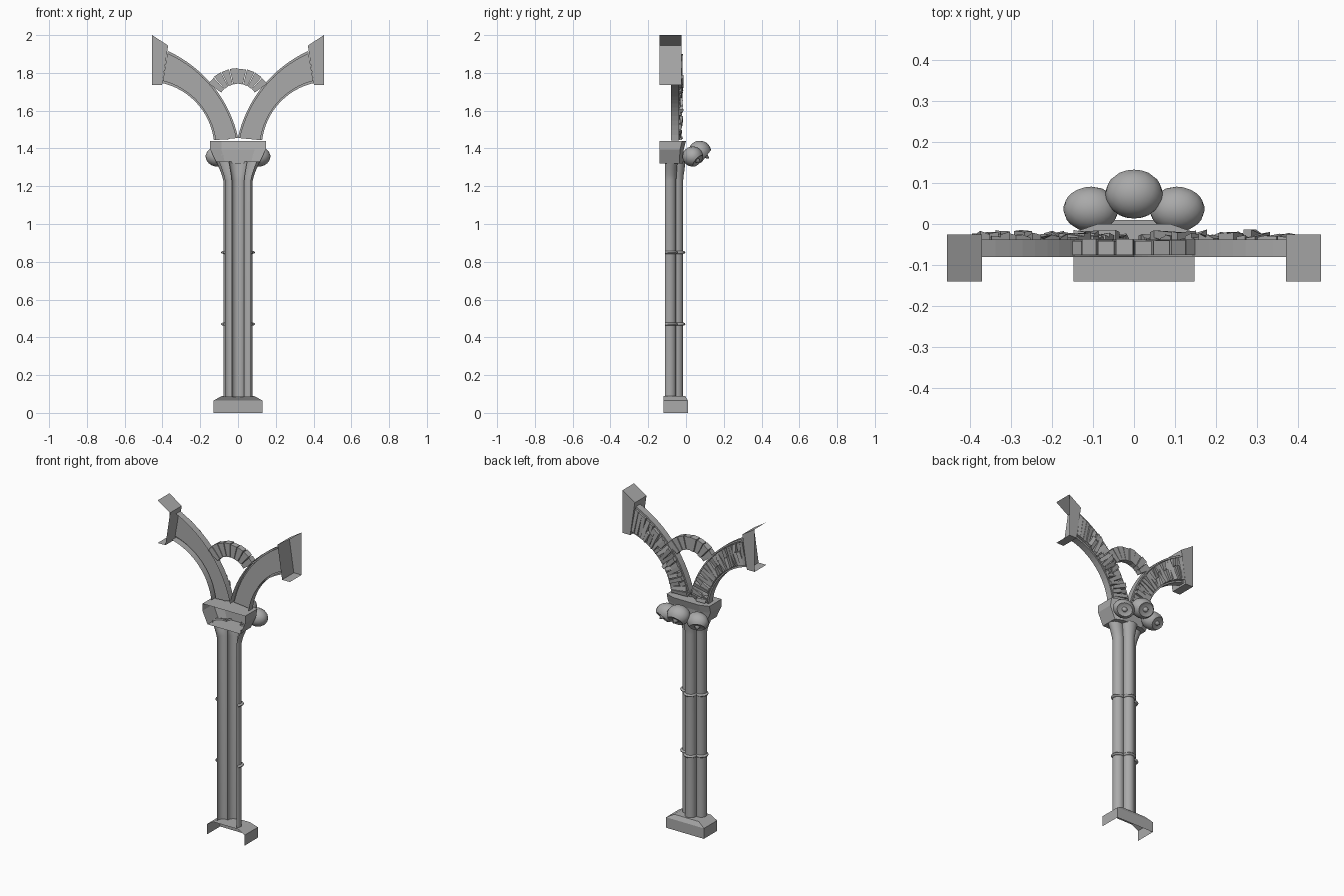
import bpy, bmesh, random
from math import sin, cos, radians
from mathutils import Vector

random.seed(4)
if "Cube" in bpy.data.objects:
    bpy.data.objects.remove(bpy.data.objects["Cube"])

stone = bpy.data.materials.new("grey stone")
stone.use_nodes = True
GREY = (0.4, 0.4, 0.4, 1)
stone.diffuse_color = GREY
stone.node_tree.nodes["Principled BSDF"].inputs["Base Color"].default_value = GREY


def finish(name, bm, smooth=False):
    bmesh.ops.recalc_face_normals(bm, faces=bm.faces[:])
    mesh = bpy.data.meshes.new(name)
    bm.to_mesh(mesh)
    bm.free()
    obj = bpy.data.objects.new(name, mesh)
    bpy.context.collection.objects.link(obj)
    mesh.materials.append(stone)
    if smooth:
        bpy.ops.object.select_all(action="DESELECT")
        obj.select_set(True)
        bpy.context.view_layer.objects.active = obj
        bpy.ops.object.shade_smooth_by_angle(angle=radians(35))
    return obj


def loft(name, rings, caps=(), smooth=False):
    """Open shell through matching polylines; caps lists rings to fill."""
    bm = bmesh.new()
    rows = [[bm.verts.new(p) for p in ring] for ring in rings]
    for a, b in zip(rows, rows[1:]):
        for i in range(len(a) - 1):
            bm.faces.new((a[i], a[i + 1], b[i + 1], b[i]))
    for c in caps:
        bm.faces.new(rows[c])
    return finish(name, bm, smooth)


def add_prism(bm, back, front):
    a, b = [[bm.verts.new(p) for p in ring] for ring in (back, front)]
    n = len(a)
    bm.faces.new(a)
    bm.faces.new(b)
    for i in range(n):
        j = (i + 1) % n
        bm.faces.new((a[i], a[j], b[j], b[i]))


# Hollow plinth, open below and at the front
def tray(half, front, back, z):
    return [(half, front, z), (half, back, z), (-half, back, z), (-half, front, z)]


loft("base", [tray(0.13, -0.12, 0.01, 0), tray(0.13, -0.12, 0.01, 0.065),
              tray(0.085, -0.12, -0.005, 0.09)], caps=[2])

# Trefoil shaft: three joined half columns that flare at the top
def arc(cx, cy, r, start, end, n=10):
    steps = [radians(start + (end - start) * i / n) for i in range(n + 1)]
    return [(cx + r * cos(a), cy + r * sin(a)) for a in steps]


side = arc(0.045, -0.085, 0.033, -50, 112)
middle = arc(0, -0.048, 0.033, -10, 190, 12)
trefoil = side + middle[1:-1] + [(-x, y) for x, y in reversed(side)]


def section(z, sx=1.0, sy=1.0):
    return [(x * sx, -0.11 + (y + 0.11) * sy, z) for x, y in trefoil]


loft("shaft", [section(0.085), section(1.23), section(1.26, 1.1, 1.03),
               section(1.29, 1.25, 1.08), section(1.33, 1.47, 1.12)], smooth=True)

# Thin bands round the shaft
for label, z in (("lower", 0.47), ("upper", 0.85)):
    rows = []
    for k in range(7):
        a = radians(-90 + 30 * k)
        rows.append(section(z + 0.008 * sin(a), 1 + 0.15 * cos(a), 1 + 0.12 * cos(a)))
    loft(label + "_band", rows, smooth=True)


# Capital, open at the front
def capital_ring(half, back, z):
    right = [(half, -0.14, z), (half, back - 0.02, z), (half * 0.6, back, z)]
    return right + [(-x, y, h) for x, y, h in reversed(right)]


loft("capital", [capital_ring(0.112, -0.015, 1.32), capital_ring(0.147, -0.012, 1.395),
                 capital_ring(0.147, 0, 1.44)], caps=[0, 2])


# Round buds with a hollow mouth and a small tip
def bud(name, centre, radii, direction):
    bm = bmesh.new()
    bmesh.ops.create_uvsphere(bm, u_segments=16, v_segments=12, radius=1)
    for v in bm.verts:
        if v.co.z > 0.85:
            v.co.z = 0.62 if v.co.z < 0.99 else 1.05
    turn = Vector((0, 0, 1)).rotation_difference(Vector(direction))
    for v in bm.verts:
        p = turn @ v.co
        v.co = Vector(centre) + Vector([p[i] * radii[i] for i in range(3)])
    finish(name, bm, True)


bud("middle_bud", (0, 0.073, 1.383), (0.07, 0.06, 0.058), (0, 0.8, -0.6))
for label, s in (("left", 1), ("right", -1)):
    bud(label + "_bud", (s * 0.105, 0.036, 1.357), (0.067, 0.055, 0.054),
        (s * 0.35, 0.7, -0.6))


# Point on a branch: u runs along it, v from lower to upper edge
def branch(s, u, v, y):
    a, b = radians(7 + 70 * u), radians(12.6 + 52.7 * u)
    low = Vector((-0.48 + 0.355 * cos(a), 1.40 + 0.355 * sin(a)))
    high = Vector((-0.65 + 0.667 * cos(b), 1.31 + 0.667 * sin(b)))
    p = low.lerp(high, v)
    return (-s * p.x, y, p.y)


RIM = [(0, -0.08), (0, -0.038), (0.07, -0.038), (0.07, -0.05)]
RIM += [(1 - v, y) for v, y in reversed(RIM)]
COUNT = 20
for label, s in (("left", 1), ("right", -1)):
    rows = [[branch(s, i / 16, v, y) for v, y in RIM] for i in range(17)]
    loft(label + "_branch", rows)

    # Rough slabs laid across the back of the branch
    bm = bmesh.new()
    for i in range(COUNT):
        split = random.uniform(0.35, 0.65)
        spans = [(0.09, 0.91)] if random.random() < 0.5 else [(0.09, split), (split, 0.91)]
        for v0, v1 in spans:
            skew = random.uniform(-0.012, 0.012)
            u0, u1 = (i + 0.06) / COUNT, (i + 0.94) / COUNT
            corners = [(u0 - skew, v0), (u1 - skew, v0), (u1 + skew, v1), (u0 + skew, v1)]
            depth = random.uniform(-0.035, -0.02)
            add_prism(bm, [branch(s, u, v, -0.05) for u, v in corners],
                      [branch(s, u, v, depth + random.uniform(-0.007, 0.008))
                       for u, v in corners])
    finish(label + "_branch_stones", bm)

    # End block, open at the front and on the outside
    outline = [(0.455, 2.0), (0.37, 1.945), (0.402, 1.735), (0.455, 1.735)]
    loft(label + "_end_block", [[(s * x, y, z) for x, z in outline]
                                for y in (-0.14, -0.025)], caps=[1])

# Small round arch of wedge stones between the branches
bm = bmesh.new()
WEDGES = 8
for i in range(WEDGES):
    a0 = 35 + 110 * i / WEDGES + 0.7
    a1 = 35 + 110 * (i + 1) / WEDGES - 0.7
    grow = random.uniform(-0.003, 0.003)
    pts = [(r * cos(radians(a)), 1.632 + r * sin(radians(a)))
           for r, a in ((0.11, a0), (0.192 + grow, a0), (0.192 + grow, a1), (0.11, a1))]
    back = random.uniform(-0.042, -0.036)
    add_prism(bm, [(x, -0.075, z) for x, z in pts], [(x, back, z) for x, z in pts])
finish("small_arch", bm)
